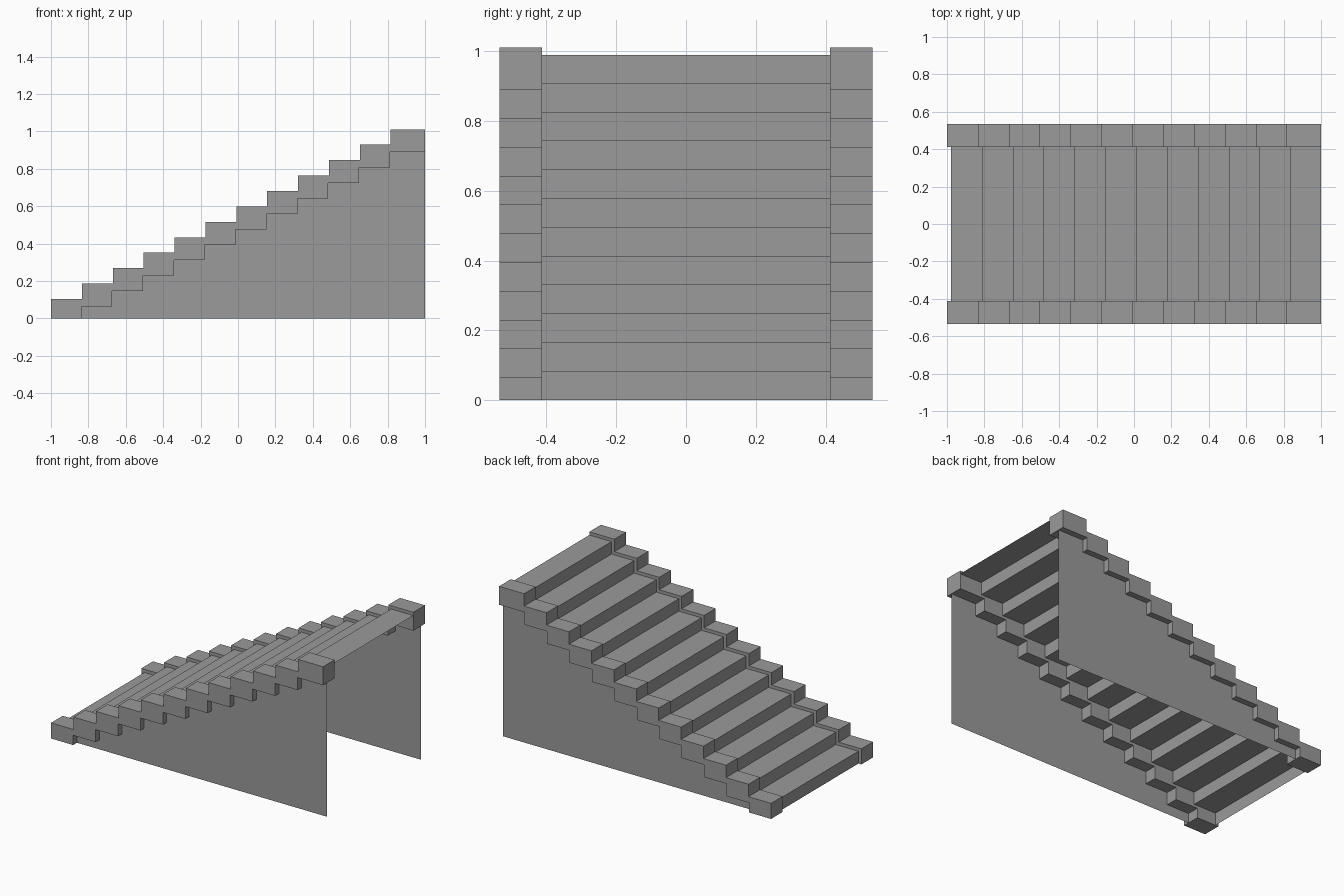
import bpy, bmesh

if "Cube" in bpy.data.objects:
    bpy.data.objects.remove(bpy.data.objects["Cube"])

STEPS, RUN, RISE = 12, 0.165, 0.0825

# Darker grey shared by all parts
stone = bpy.data.materials.new("dark_grey")
stone.diffuse_color = (0.325, 0.325, 0.325, 1.0)
stone.use_nodes = True
stone.node_tree.nodes["Principled BSDF"].inputs["Base Color"].default_value = stone.diffuse_color


def stair_line(x0, z0, count, x_end):
    """Zigzag (x, z): starts at x0 on height z0, rises after every run."""
    pts = []
    for i in range(count):
        z = z0 + i * RISE
        x_next = x_end if i == count - 1 else x0 + (i + 1) * RUN
        pts += [(x0 + i * RUN, z), (x_next, z)]
    return pts


def make_object(name, bm):
    mesh = bpy.data.meshes.new(name)
    bm.to_mesh(mesh)
    bm.free()
    mesh.materials.append(stone)
    obj = bpy.data.objects.new(name, mesh)
    bpy.context.collection.objects.link(obj)
    return obj


def flat_profile(name, pts, y0, y1=None):
    """Flat xz outline at y0, extruded to y1 when given."""
    bm = bmesh.new()
    face = bm.faces.new([bm.verts.new((x, y0, z)) for x, z in pts])
    if y1 is not None:
        ext = bmesh.ops.extrude_face_region(bm, geom=[face])["geom"]
        verts = [g for g in ext if isinstance(g, bmesh.types.BMVert)]
        bmesh.ops.translate(bm, verts=verts, vec=(0, y1 - y0, 0))
        bmesh.ops.recalc_face_normals(bm, faces=bm.faces)
    return make_object(name, bm)


# Outlines shared by both sides
curb_top = [(-1.0, 0.104), (-0.834, 0.104)] + stair_line(-0.834, 0.104 + RISE, STEPS - 1, 1.0)
curb_bottom = stair_line(-0.838, 0.064, STEPS - 1, 1.0)
curb_outline = [(-1.0, 0.0), (-0.838, 0.0)] + curb_bottom + curb_top[::-1]
panel_outline = [(-0.838, 0.0)] + curb_bottom + [(1.0, 0.0)]

for side, s in (("front", -1), ("back", 1)):
    # Stepped curb and the thin wall below it
    flat_profile(side + "_curb", curb_outline, s * 0.535, s * 0.413)
    flat_profile(side + "_side_panel", panel_outline, s * 0.495)

# Treads and risers: one folded sheet between the curbs
bm = bmesh.new()
line = [(-0.978, 0.0)] + stair_line(-0.978, RISE, STEPS, 1.0)
rows = [[bm.verts.new((x, y, z)) for y in (-0.413, 0.413)] for x, z in line]
for a, b in zip(rows, rows[1:]):
    bm.faces.new((a[0], b[0], b[1], a[1]))
make_object("treads_and_risers", bm)
